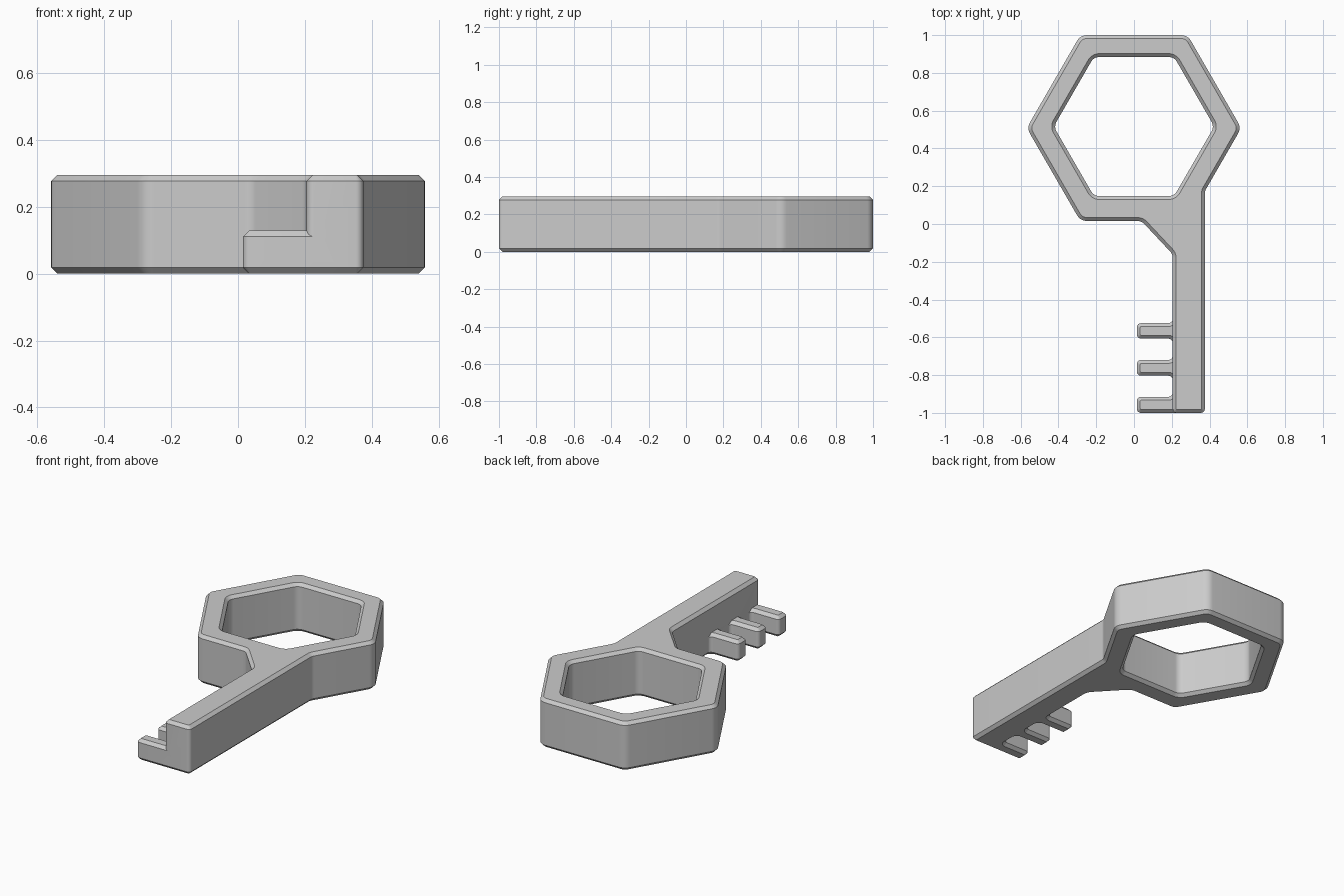
import bpy, bmesh, math
from mathutils import Vector

if "Cube" in bpy.data.objects:
    bpy.data.objects.remove(bpy.data.objects["Cube"])

CHAMFER = 0.018

grey = bpy.data.materials.new("plain grey")
grey.diffuse_color = (0.6, 0.6, 0.6, 1)
grey.use_nodes = True
grey.node_tree.nodes["Principled BSDF"].inputs["Base Color"].default_value = grey.diffuse_color


def fillet(corners, steps=6):
    """Round each (x, y, radius) corner with a tangent arc."""
    out, n = [], len(corners)
    for i, (x, y, r) in enumerate(corners):
        p = Vector((x, y))
        if r == 0:
            out.append(p)
            continue
        a = (Vector(corners[i - 1][:2]) - p).normalized()
        b = (Vector(corners[(i + 1) % n][:2]) - p).normalized()
        half = a.angle(b) / 2
        centre = p + (a + b).normalized() * (r / math.sin(half))
        start = p + a * (r / math.tan(half)) - centre
        end = p + b * (r / math.tan(half)) - centre
        sweep = math.atan2(start.cross(end), start.dot(end))
        for k in range(steps + 1):
            t = sweep * k / steps
            c, s = math.cos(t), math.sin(t)
            out.append(centre + Vector((start.x * c - start.y * s,
                                        start.x * s + start.y * c)))
    return out


def inset(points, d):
    """Move the outline by d towards its left-hand side."""
    out, n = [], len(points)
    for i, p in enumerate(points):
        u = (p - points[i - 1]).normalized()
        v = (points[(i + 1) % n] - p).normalized()
        n1, n2 = Vector((-u.y, u.x)), Vector((-v.y, v.x))
        out.append(p + (n1 + n2) * (d / (1 + n1.dot(n2))))
    return out


def chamfered_plate(name, outlines, height):
    """Extrude outlines (material on the left) with chamfered rims."""
    bm = bmesh.new()
    layers = [(CHAMFER, 0), (0, CHAMFER), (0, height - CHAMFER), (CHAMFER, height)]
    rims = {0: [], 3: []}
    for corners in outlines:
        pts = fillet(corners)
        n = len(pts)
        rings = [[bm.verts.new((q.x, q.y, z)) for q in inset(pts, d)]
                 for d, z in layers]
        for lo, hi in zip(rings, rings[1:]):
            for i in range(n):
                j = (i + 1) % n
                bm.faces.new((lo[i], lo[j], hi[j], hi[i]))
        for k in rims:
            rims[k] += [bm.edges.get((rings[k][i], rings[k][(i + 1) % n]))
                        for i in range(n)]
    for k, edges in rims.items():
        bmesh.ops.triangle_fill(bm, use_beauty=True, use_dissolve=False, edges=edges,
                                normal=(0, 0, 1 if k else -1))
    bmesh.ops.recalc_face_normals(bm, faces=bm.faces)
    mesh = bpy.data.meshes.new(name)
    bm.to_mesh(mesh)
    bm.free()
    mesh.materials.append(grey)
    obj = bpy.data.objects.new(name, mesh)
    bpy.context.collection.objects.link(obj)
    return obj


def hexagon(cy, radius, r, angles):
    return [(radius * math.cos(math.radians(a)),
             cy + radius * math.sin(math.radians(a)), r) for a in angles]


# Hexagonal bow and shaft as one outline, with a hexagonal hole
bow = hexagon(0.508, 0.568, 0.06, (0, 60, 120, 180, 240))
shaft = [(0.04, 0.016, 0.05), (0.205, -0.16, 0.05), (0.205, -1, 0.022),
         (0.375, -1, 0.022), (0.375, 0.174, 0.05)]
hole = hexagon(0.516, 0.425, 0.05, (300, 240, 180, 120, 60, 0))
key = chamfered_plate("key_body", [bow + shaft, hole], 0.295)

# Low comb of three teeth, its spine buried in the shaft
comb = [(0.3, -0.45, 0), (0.206, -0.45, 0)]
for top, bottom in ((-0.525, -0.607), (-0.72, -0.803), (-0.915, -1.0)):
    comb += [(0.206, top, 0.025), (0.015, top, 0.022), (0.015, bottom, 0.022)]
    if bottom > -1:
        comb.append((0.206, bottom, 0.025))
comb.append((0.3, -1.0, 0))
teeth = chamfered_plate("teeth", [comb], 0.129)

# Merge the teeth into the body
mod = key.modifiers.new("join_teeth", "BOOLEAN")
mod.operation = "UNION"
mod.solver = "EXACT"
mod.object = teeth
bpy.context.view_layer.objects.active = key
key.select_set(True)
bpy.ops.object.modifier_apply(modifier=mod.name)
bpy.data.objects.remove(teeth)
bpy.ops.object.shade_smooth_by_angle(angle=math.radians(30))
